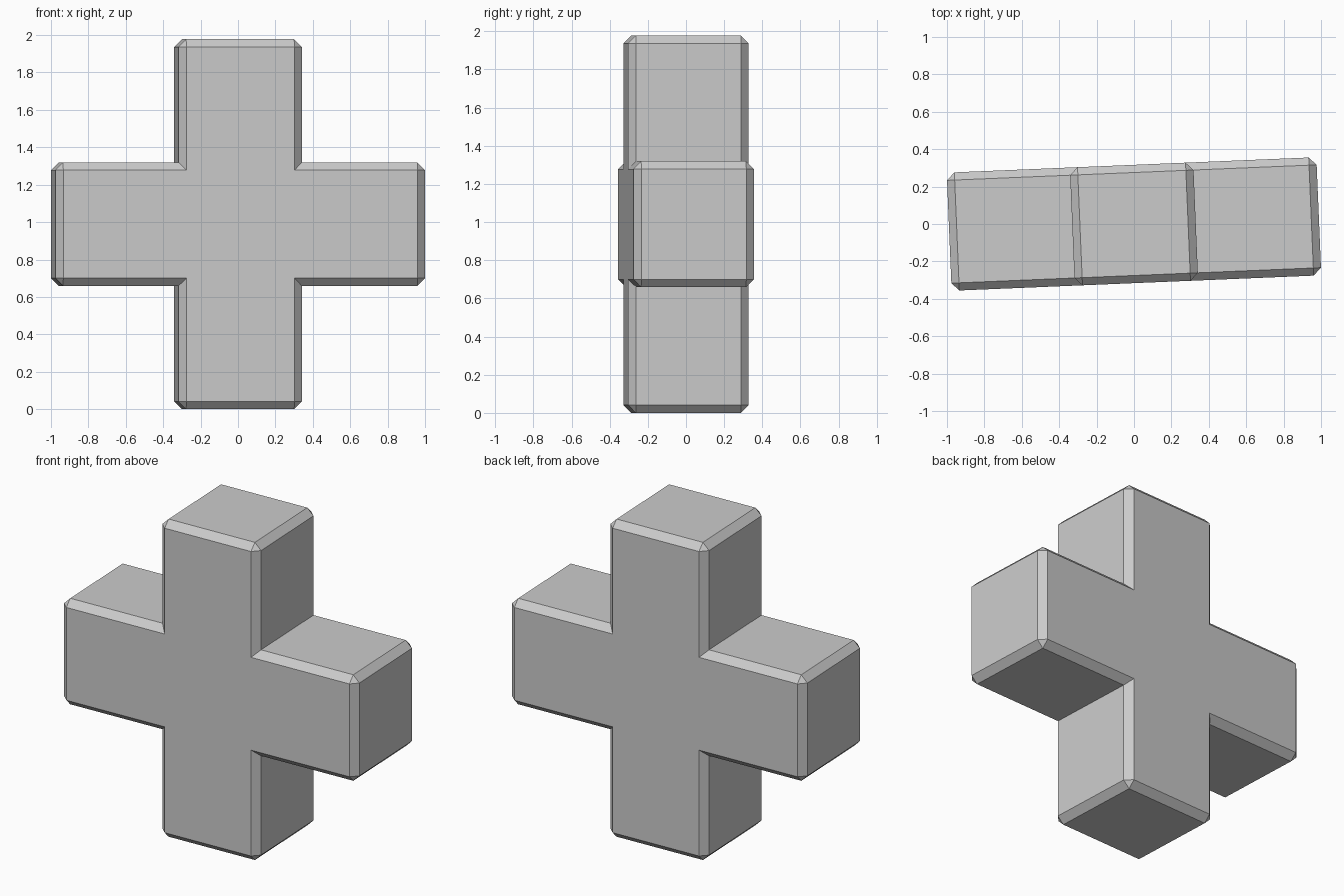
import bpy, bmesh, math
from mathutils import Matrix

if "Cube" in bpy.data.objects:
    bpy.data.objects.remove(bpy.data.objects["Cube"])

ARM, WIDTH, DEPTH, CHAMFER = 0.989, 0.33, 0.316, 0.041

# Plus-shaped profile: one quarter turned four times
quarter = [(ARM, -WIDTH), (ARM, WIDTH), (WIDTH, WIDTH)]
profile = []
for i in range(4):
    c, s = round(math.cos(i * math.pi / 2)), round(math.sin(i * math.pi / 2))
    profile += [(x * c - z * s, x * s + z * c) for x, z in quarter]

# Extrude the profile from front to back
bm = bmesh.new()
front = bm.faces.new([bm.verts.new((x, -DEPTH, z)) for x, z in profile])
ext = bmesh.ops.extrude_face_region(bm, geom=[front], use_keep_orig=True)
verts = [g for g in ext["geom"] if isinstance(g, bmesh.types.BMVert)]
bmesh.ops.translate(bm, verts=verts, vec=(0, 2 * DEPTH, 0))
bmesh.ops.recalc_face_normals(bm, faces=bm.faces)

# Chamfer outer edges, leaving the four inner corners sharp
convex = [e for e in bm.edges if e.calc_face_angle_signed() > 0.1]
bmesh.ops.bevel(bm, geom=convex, offset=CHAMFER, offset_type='OFFSET',
                segments=1, profile=0.5, affect='EDGES')

# Slight turn about the vertical axis, standing on the ground
bm.transform(Matrix.Translation((0, 0, ARM)) @ Matrix.Rotation(math.radians(2.4), 4, 'Z'))
mesh = bpy.data.meshes.new("cross_block")
bm.to_mesh(mesh)
bm.free()
bpy.context.collection.objects.link(bpy.data.objects.new("cross_block", mesh))
